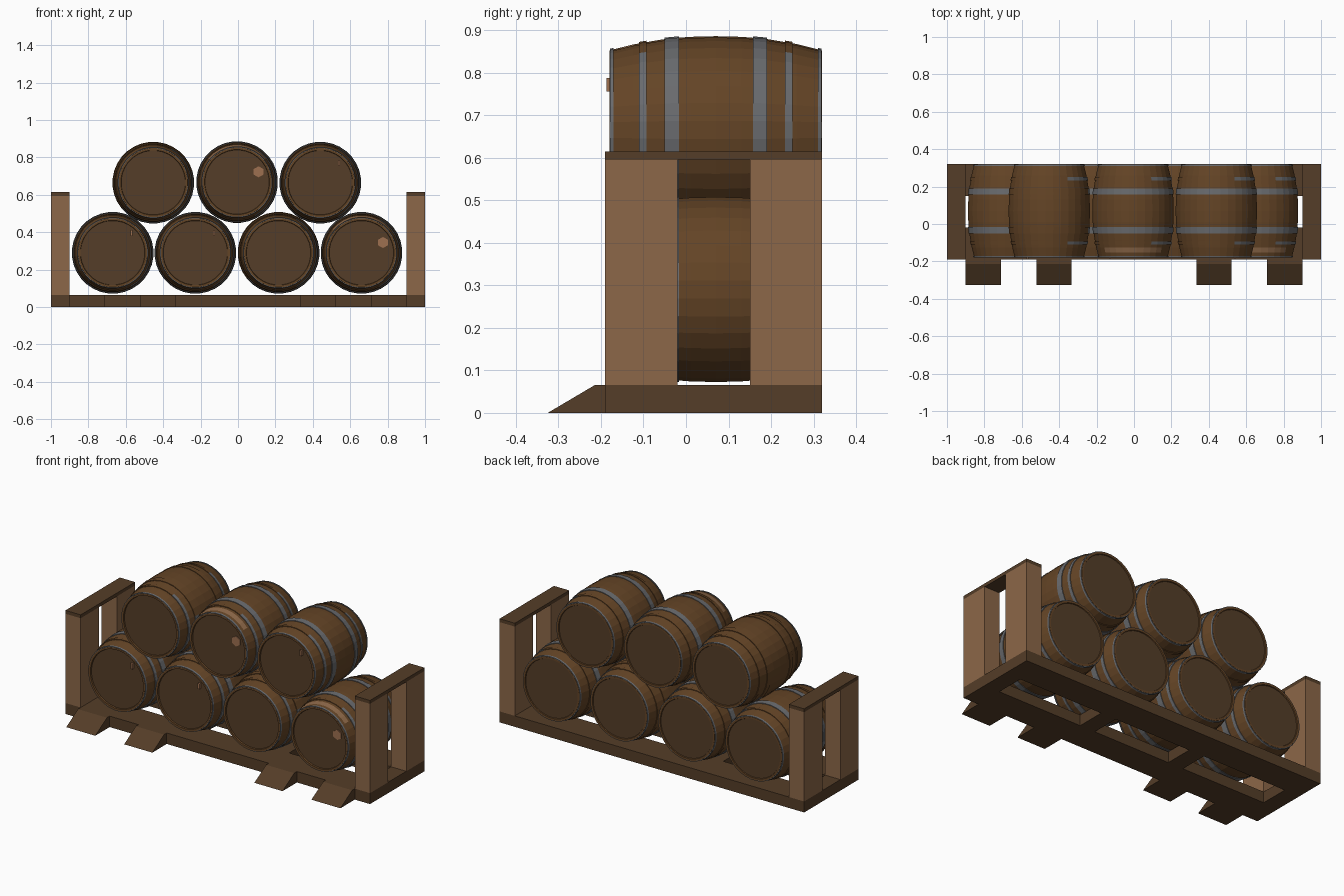
import bpy, bmesh, math
from mathutils import Vector

if "Cube" in bpy.data.objects:
    bpy.data.objects.remove(bpy.data.objects["Cube"])


def mat(name, rgb):
    m = bpy.data.materials.new(name)
    m.diffuse_color = (*rgb, 1)
    m.use_nodes = True
    m.node_tree.nodes["Principled BSDF"].inputs["Base Color"].default_value = m.diffuse_color
    return m


BARREL = mat("barrel_brown", (0.127, 0.058, 0.019))
DARK = mat("dark_wood", (0.089, 0.047, 0.021))
POST = mat("post_tan", (0.262, 0.136, 0.065))
STEEL = mat("hoop_grey", (0.14, 0.145, 0.155))
BUNG = mat("bung_light_brown", (0.34, 0.16, 0.08))


def finish(name, bm, mats, rule=None):
    bmesh.ops.recalc_face_normals(bm, faces=bm.faces)
    bm.normal_update()
    if rule:
        for f in bm.faces:
            f.material_index = rule(f)
    me = bpy.data.meshes.new(name)
    bm.to_mesh(me)
    bm.free()
    for m in mats:
        me.materials.append(m)
    ob = bpy.data.objects.new(name, me)
    bpy.context.collection.objects.link(ob)
    return ob


def prism(name, profile, x0, x1, m):
    """Extrude a (y, z) profile along x."""
    bm = bmesh.new()
    face = bm.faces.new([bm.verts.new((x0, y, z)) for y, z in profile])
    ext = bmesh.ops.extrude_face_region(bm, geom=[face])
    moved = [v for v in ext["geom"] if isinstance(v, bmesh.types.BMVert)]
    bmesh.ops.translate(bm, verts=moved, vec=(x1 - x0, 0, 0))
    return finish(name, bm, [m])


def box(name, x0, x1, y0, y1, z0, z1, m):
    x0, x1 = min(x0, x1), max(x0, x1)
    return prism(name, [(y0, z0), (y1, z0), (y1, z1), (y0, z1)], x0, x1, m)


def lathe(name, cx, cz, profile, mats, rule=None, closed=False, n=32):
    """Turn a (y, radius) profile about an axis along y."""
    bm = bmesh.new()
    rings = []
    for y, r in profile:
        rings.append([bm.verts.new((cx + r * math.cos(2 * math.pi * (i + .5) / n), y,
                                    cz + r * math.sin(2 * math.pi * (i + .5) / n)))
                      for i in range(n)])
    pairs = list(zip(rings, rings[1:]))
    if closed:
        pairs.append((rings[-1], rings[0]))
    else:
        bm.faces.new(rings[0])
        bm.faces.new(rings[-1])
    for a, b in pairs:
        for i in range(n):
            j = (i + 1) % n
            bm.faces.new((a[i], a[j], b[j], b[i]))
    return finish(name, bm, mats, rule)


# ---- base frame ----
T = 0.065
box("front_rail", -0.9, 0.9, -0.19, -0.02, 0, T, DARK)
box("back_rail", -0.9, 0.9, 0.15, 0.32, 0, T, DARK)
for s, side in ((-1, "left"), (1, "right")):
    box(side + "_end_rail", s * 0.9, s, -0.19, 0.32, 0, T, DARK)
    box(side + "_cross_rail", s * 0.25, s * 0.35, -0.02, 0.15, 0, T, DARK)
    # end posts and cap board
    box(side + "_front_post", s * 0.9, s, -0.19, -0.02, T, 0.595, POST)
    box(side + "_back_post", s * 0.9, s, 0.15, 0.32, T, 0.595, POST)
    box(side + "_cap_board", s * 0.9, s, -0.19, 0.32, 0.595, 0.615, DARK)
    # front wedges
    for a, b in ((0.335, 0.52), (0.71, 0.9)):
        prism(side + "_wedge", [(-0.325, 0), (-0.19, 0), (-0.19, T), (-0.215, T)],
              min(s * a, s * b), max(s * a, s * b), DARK)

# ---- barrels ----
CY = 0.07
STATIONS = [(0, 0.2185), (0.06, 0.217), (0.115, 0.2125), (0.19, 0.2), (0.25, 0.185)]


def radius(d):
    """Barrel radius at distance d from its middle."""
    d = abs(d)
    for (d0, r0), (d1, r1) in zip(STATIONS, STATIONS[1:]):
        if d <= d1:
            return r0 + (r1 - r0) * (d - d0) / (d1 - d0)
    return STATIONS[-1][1]


def hoop(name, cx, cz, d0, d1, rule):
    p = [(CY + d0, radius(d0) - 0.004), (CY + d0, radius(d0) + 0.0035),
         (CY + d1, radius(d1) + 0.0035), (CY + d1, radius(d1) - 0.004)]
    lathe(name, cx, cz, p, [BARREL, STEEL], rule, closed=True)


def barrel(cx, cz, kind):
    def outward(f):
        c = f.calc_center_median()
        return Vector((c.x - cx, 0, c.z - cz)).normalized(), c.y

    # staves and recessed heads
    ds = [-0.222, -0.195, -0.155, -0.115, -0.06, 0, 0.06, 0.115, 0.19]
    prof = [(CY - 0.242, 0.172), (CY - 0.25, 0.174), (CY - 0.25, 0.185)]
    prof += [(CY + d, radius(d)) for d in ds]
    prof += [(CY + 0.25, 0.185), (CY + 0.25, 0.174), (CY + 0.245, 0.172)]

    def stave_rule(f):
        if len(f.verts) > 4:
            return 1
        o, y = outward(f)
        pale = kind == "bung" and o.z > 0.6 and CY - 0.222 < y < CY - 0.195
        return 2 if pale else 0

    lathe("barrel_body", cx, cz, prof, [BARREL, DARK, POST], stave_rule)

    # wide hoops are wooden on the upper side of the plain barrels
    def wide_rule(f):
        o, _ = outward(f)
        return 0 if kind == "plain" and o.z - 0.6 * o.x > -0.2 else 1

    def thin_rule(f):
        return 1 if outward(f)[0].x > 0.5 else 0

    for s in (-1, 1):
        hoop("wide_hoop", cx, cz, s * 0.087, s * 0.12, wide_rule)
        hoop("thin_hoop", cx, cz, s * 0.163, s * 0.18, thin_rule)
        hoop("rim_hoop", cx, cz, s * 0.24, s * 0.249, lambda f: 1)

    # bung in the head
    y = CY - 0.242
    if kind == "bung":
        lathe("bung", cx + 0.115, cz + 0.055, [(y + 0.004, 0.03), (y - 0.005, 0.03)],
              [BUNG], n=6)
    elif kind == "peg":
        box("peg", cx + 0.094, cx + 0.106, y - 0.015, y + 0.004,
            cz + 0.09, cz + 0.122, BUNG)


for cx, cz, kind in ((-0.67, 0.29, "peg"), (-0.228, 0.29, "peg"),
                     (0.217, 0.29, "plain"), (0.66, 0.29, "bung"),
                     (-0.453, 0.665, "plain"), (-0.005, 0.668, "bung"),
                     (0.44, 0.665, "peg")):
    barrel(cx, cz, kind)
